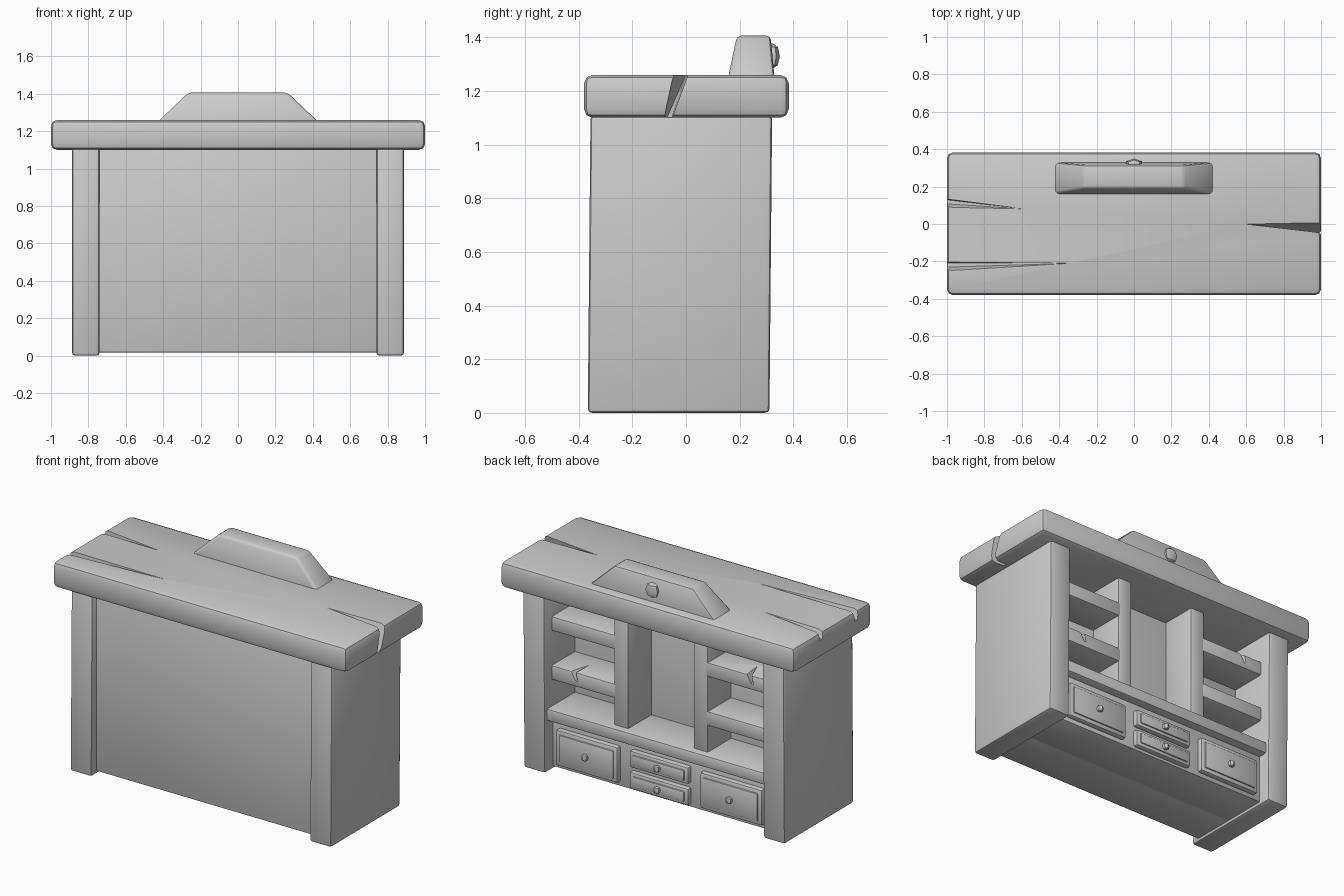
import bpy, bmesh
from mathutils import Vector

cube = bpy.data.objects.get("Cube")
if cube:
    bpy.data.objects.remove(cube, do_unlink=True)

# Single plain material
GREY = (0.6, 0.6, 0.6, 1)
mat = bpy.data.materials.new("plain_grey")
mat.use_nodes = True
mat.diffuse_color = GREY
mat.node_tree.nodes["Principled BSDF"].inputs["Base Color"].default_value = GREY


def finish(name, bm):
    bmesh.ops.recalc_face_normals(bm, faces=bm.faces)
    mesh = bpy.data.meshes.new(name)
    bm.to_mesh(mesh)
    bm.free()
    mesh.materials.append(mat)
    obj = bpy.data.objects.new(name, mesh)
    bpy.context.collection.objects.link(obj)
    smooth(obj)
    return obj


def smooth(obj):
    bpy.ops.object.select_all(action="DESELECT")
    obj.select_set(True)
    bpy.context.view_layer.objects.active = obj
    bpy.ops.object.shade_smooth_by_angle(angle=0.7)


def hull(name, points, bevel=0.0, segments=2):
    """Convex solid around a few points, with rounded edges."""
    bm = bmesh.new()
    for p in points:
        bm.verts.new(p)
    bmesh.ops.convex_hull(bm, input=bm.verts[:])
    bmesh.ops.dissolve_limit(bm, angle_limit=0.02, verts=bm.verts[:], edges=bm.edges[:])
    if bevel:
        bmesh.ops.bevel(bm, geom=bm.edges[:], offset=bevel, segments=segments,
                        profile=0.5, affect="EDGES", clamp_overlap=True)
    return finish(name, bm)


def box(name, xs, ys, zs, bevel=0.012, shear=0.0):
    pts = [(x, y + (shear if z == zs[1] else -shear), z) for x in xs for y in ys for z in zs]
    return hull(name, pts, bevel)


def gem(name, loc, radius, depth):
    """Faceted diamond knob."""
    bm = bmesh.new()
    bmesh.ops.create_uvsphere(bm, u_segments=6, v_segments=4, radius=1)
    bmesh.ops.scale(bm, vec=(radius, depth, radius), verts=bm.verts)
    bmesh.ops.translate(bm, vec=loc, verts=bm.verts)
    return finish(name, bm)


def crack(target, mouth, tip, across, down):
    """Cut a tapering split: wide at the mouth, closing at the tip."""
    m, a, d = Vector(mouth), Vector(across), Vector(down)
    cutter = hull("crack_cutter", [m - a, m + a, m + d - a * 0.4, m + d + a * 0.4, Vector(tip)])
    cutter.hide_render = True
    mod = target.modifiers.new("crack", "BOOLEAN")
    mod.operation, mod.solver, mod.object = "DIFFERENCE", "EXACT", cutter
    bpy.context.view_layer.objects.active = target
    bpy.ops.object.modifier_apply(modifier=mod.name)
    bpy.data.objects.remove(cutter, do_unlink=True)
    smooth(target)


# Thick worktop with splits in its ends
worktop = box("worktop", (-1, 1), (-0.38, 0.383), (1.1, 1.26), 0.032)
crack(worktop, (1.02, -0.015, 1.28), (0.6, 0, 1.262), (0, 0.03, 0), (0, -0.07, -0.24))
crack(worktop, (-1.02, 0.11, 1.28), (-0.58, 0.08, 1.262), (0, 0.028, 0), (0, 0.01, -0.07))
crack(worktop, (-1.02, -0.23, 1.28), (-0.33, -0.21, 1.262), (0, 0.028, 0), (0, 0.01, -0.08))

# Raised trapezoid headboard with a gem on its back
headboard = hull("headboard", [(sx * x, y, z) for sx in (-1, 1) for x, y, z in (
    (0.43, 0.157, 1.25), (0.43, 0.33, 1.25), (0.265, 0.19, 1.406), (0.265, 0.315, 1.406))], 0.016)
gem("headboard_gem", (0, 0.322, 1.33), 0.048, 0.028)

# Solid front body, drawer base and the ledge above it
box("front_panel", (-0.76, 0.76), (-0.315, 0.02), (0.018, 1.105), 0.006)
box("drawer_base", (-0.76, 0.76), (-0.05, 0.235), (0.018, 0.35), 0.006)
box("drawer_ledge", (-0.76, 0.76), (0.0, 0.29), (0.315, 0.39), 0.012)

# Mirrored side walls, dividers, shelves and wide drawers
for side, s in (("left", 1), ("right", -1)):
    box(f"{side}_side_wall", (s * 0.74, s * 0.887), (-0.361, 0.316), (0, 1.11), 0.016, 0.005)
    box(f"{side}_divider", (s * 0.22, s * 0.32), (0, 0.245), (0.38, 1.11), 0.012)
    for level, top in (("lower", 0.64), ("upper", 0.94)):
        shelf = box(f"{side}_{level}_shelf", (s * 0.3, s * 0.76), (0, 0.245), (top - 0.09, top))
        if (side == "left") == (level == "lower"):
            crack(shelf, (s * 0.6, 0.26, top + 0.01), (s * 0.57, 0.12, top + 0.002),
                  (0.02, 0, 0), (-0.03, 0, -0.07))
    box(f"{side}_drawer", (s * 0.28, s * 0.7), (0.22, 0.266), (0.045, 0.265), 0.012)
    box(f"{side}_drawer_face", (s * 0.305, s * 0.675), (0.22, 0.274), (0.07, 0.24), 0.006)
    gem(f"{side}_drawer_knob", (s * 0.49, 0.284, 0.155), 0.022, 0.02)

# Two small centre drawers
for name, z in (("lower", 0.087), ("upper", 0.218)):
    box(f"{name}_centre_drawer", (-0.2, 0.2), (0.22, 0.266), (z - 0.052, z + 0.052), 0.012)
    box(f"{name}_centre_drawer_face", (-0.175, 0.175), (0.22, 0.274), (z - 0.032, z + 0.032), 0.006)
    gem(f"{name}_centre_drawer_knob", (0, 0.284, z), 0.022, 0.02)
